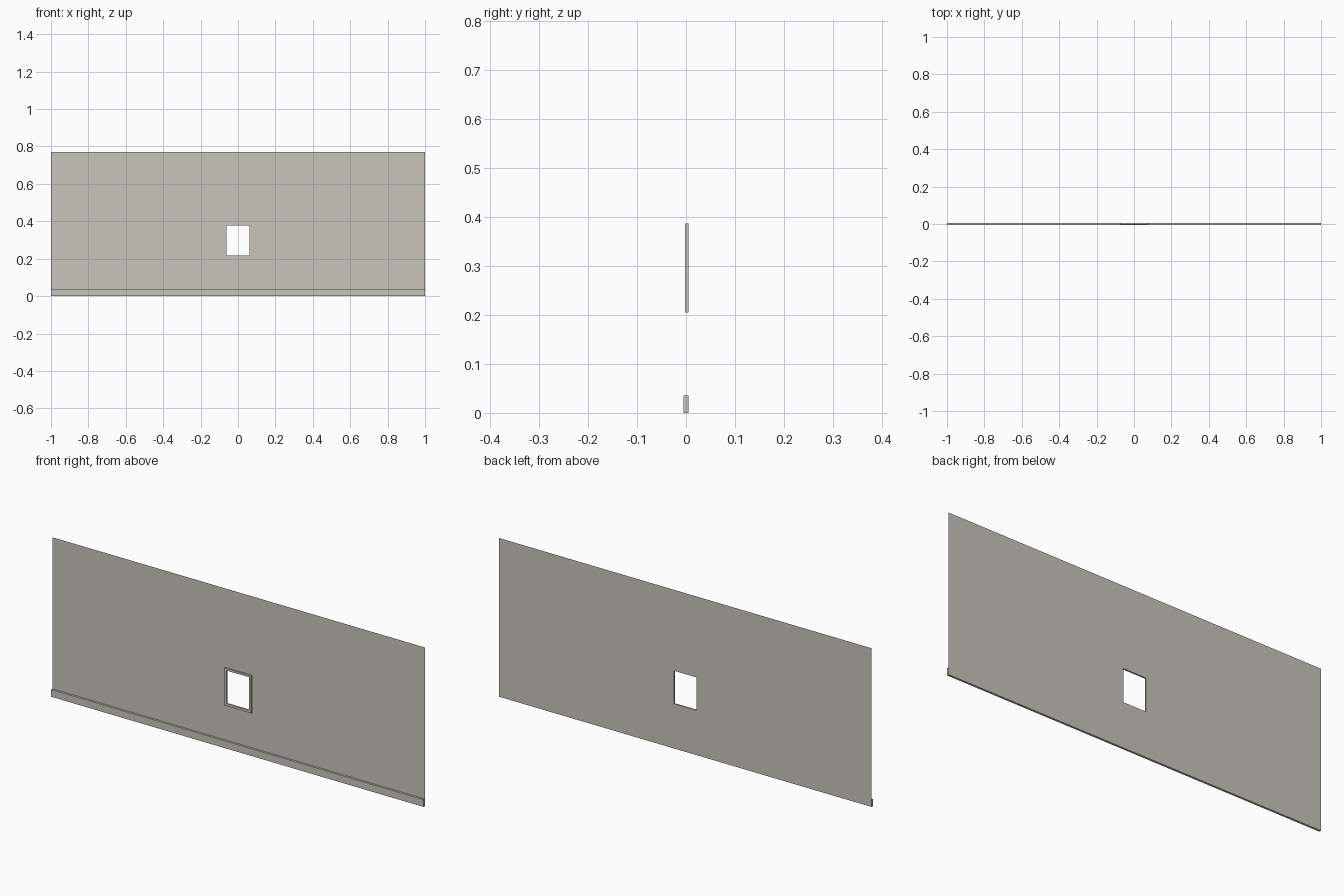
import bpy, bmesh

if "Cube" in bpy.data.objects:
    bpy.data.objects.remove(bpy.data.objects["Cube"])

paint = bpy.data.materials.new("warm_grey_paint")
paint.diffuse_color = (0.58, 0.555, 0.505, 1)
paint.use_nodes = True
paint.node_tree.nodes["Principled BSDF"].inputs["Base Color"].default_value = paint.diffuse_color

BACK = 0.005                               # wall plane
HOLE = (-0.061, 0.061, 0.217, 0.377)       # window opening x0, x1, z0, z1
RIM = (-0.0725, 0.0725, 0.205, 0.387)      # outside of the window frame
WALL = (-1.0, 1.0, 0.0, 0.77)


def finish(name, bm):
    me = bpy.data.meshes.new(name)
    bm.to_mesh(me)
    bm.free()
    me.materials.append(paint)
    ob = bpy.data.objects.new(name, me)
    bpy.context.collection.objects.link(ob)
    return ob


def corners(bm, r, y):
    x0, x1, z0, z1 = r
    return [bm.verts.new((x, y, z)) for x, z in ((x0, z0), (x1, z0), (x1, z1), (x0, z1))]


def ring(bm, a, b):
    for i in range(4):
        j = (i + 1) % 4
        bm.faces.new((a[i], a[j], b[j], b[i]))


# Wall: thin sheet with a window opening
bm = bmesh.new()
ring(bm, corners(bm, WALL, BACK), corners(bm, HOLE, BACK))
finish("wall", bm)

# Window frame: raised border around the opening
bm = bmesh.new()
loops = [corners(bm, RIM, BACK), corners(bm, RIM, -0.002),
         corners(bm, HOLE, -0.002), corners(bm, HOLE, BACK)]
for a, b in zip(loops, loops[1:]):
    ring(bm, a, b)
bmesh.ops.recalc_face_normals(bm, faces=bm.faces)
if sum(f.normal.y for f in bm.faces) > 0:
    bmesh.ops.reverse_faces(bm, faces=bm.faces)
finish("window_frame", bm)

# Baseboard along the foot of the wall
bm = bmesh.new()
bmesh.ops.create_cube(bm, size=1)
bmesh.ops.scale(bm, vec=(2, 0.01, 0.035), verts=bm.verts)
bmesh.ops.translate(bm, vec=(0, 0, 0.0175), verts=bm.verts)
finish("baseboard", bm)
